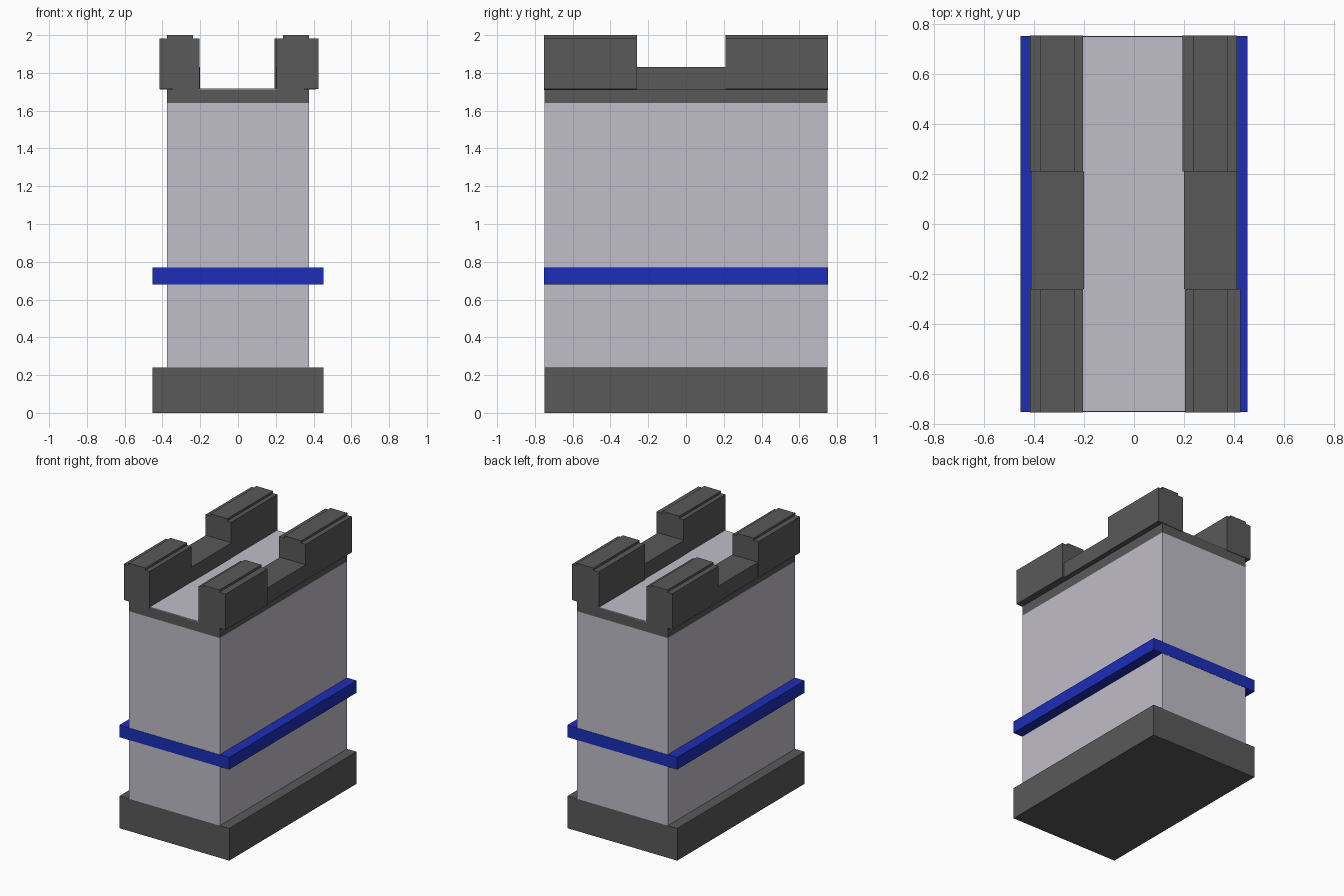
import bpy, bmesh
from mathutils import Vector

if "Cube" in bpy.data.objects:
    bpy.data.objects.remove(bpy.data.objects["Cube"])


def material(name, rgb):
    m = bpy.data.materials.new(name)
    m.diffuse_color = (*rgb, 1)
    m.use_nodes = True
    m.node_tree.nodes["Principled BSDF"].inputs["Base Color"].default_value = m.diffuse_color
    return m


dark = material("dark_stone", (0.10, 0.10, 0.10))
light = material("pale_stone", (0.53, 0.51, 0.58))
blue = material("blue_trim", (0.012, 0.026, 0.48))


def add_mesh(name, bm, mat):
    bmesh.ops.recalc_face_normals(bm, faces=bm.faces)
    me = bpy.data.meshes.new(name)
    bm.to_mesh(me)
    bm.free()
    me.materials.append(mat)
    ob = bpy.data.objects.new(name, me)
    bpy.context.collection.objects.link(ob)
    return ob


def box(name, x, y, z, mat):
    bm = bmesh.new()
    bmesh.ops.create_cube(bm, size=1)
    for v in bm.verts:
        v.co = Vector(r[0] if c < 0 else r[1] for c, r in zip(v.co, (x, y, z)))
    return add_mesh(name, bm, mat)


def extrude_profile(name, points, y0, y1, mat):
    bm = bmesh.new()
    face = bm.faces.new([bm.verts.new((x, y0, z)) for x, z in points])
    new = bmesh.ops.extrude_face_region(bm, geom=[face])["geom"]
    bmesh.ops.translate(bm, vec=(0, y1 - y0, 0),
                        verts=[g for g in new if isinstance(g, bmesh.types.BMVert)])
    return add_mesh(name, bm, mat)


# Wall, plinth and trim band
box("wall_body", (-0.375, 0.375), (-0.75, 0.75), (0.24, 1.64), light)
box("plinth", (-0.453, 0.453), (-0.75, 0.75), (0, 0.24), dark)
box("trim_band", (-0.453, 0.453), (-0.752, 0.752), (0.68, 0.77), blue)

# Top course and the pale walkway on it
box("top_course", (-0.375, 0.375), (-0.75, 0.75), (1.64, 1.713), dark)
box("walkway", (-0.21, 0.21), (-0.75, 0.75), (1.70, 1.717), light)

# Battlements: (side, inner x, outer x, start y, end y) with a raised strip on top
merlons = [(1, 0.203, 0.425, -0.753, -0.26), (1, 0.193, 0.412, 0.21, 0.753),
           (-1, 0.203, 0.415, -0.753, -0.26), (-1, 0.203, 0.415, 0.21, 0.753)]
for s, xi, xo, y0, y1 in merlons:
    profile = [(xi, 1.71), (xo, 1.715), (xo, 1.983), (0.375, 1.983),
               (0.375, 2.0), (0.237, 2.0), (0.237, 1.983), (xi, 1.983)]
    extrude_profile("merlon", [(s * x, z) for x, z in profile], y0, y1, dark)

# Low parapets between the merlons
for s in (-1, 1):
    box("crenel_parapet", sorted((s * 0.2, s * 0.412)), (-0.26, 0.21), (1.713, 1.83), dark)
